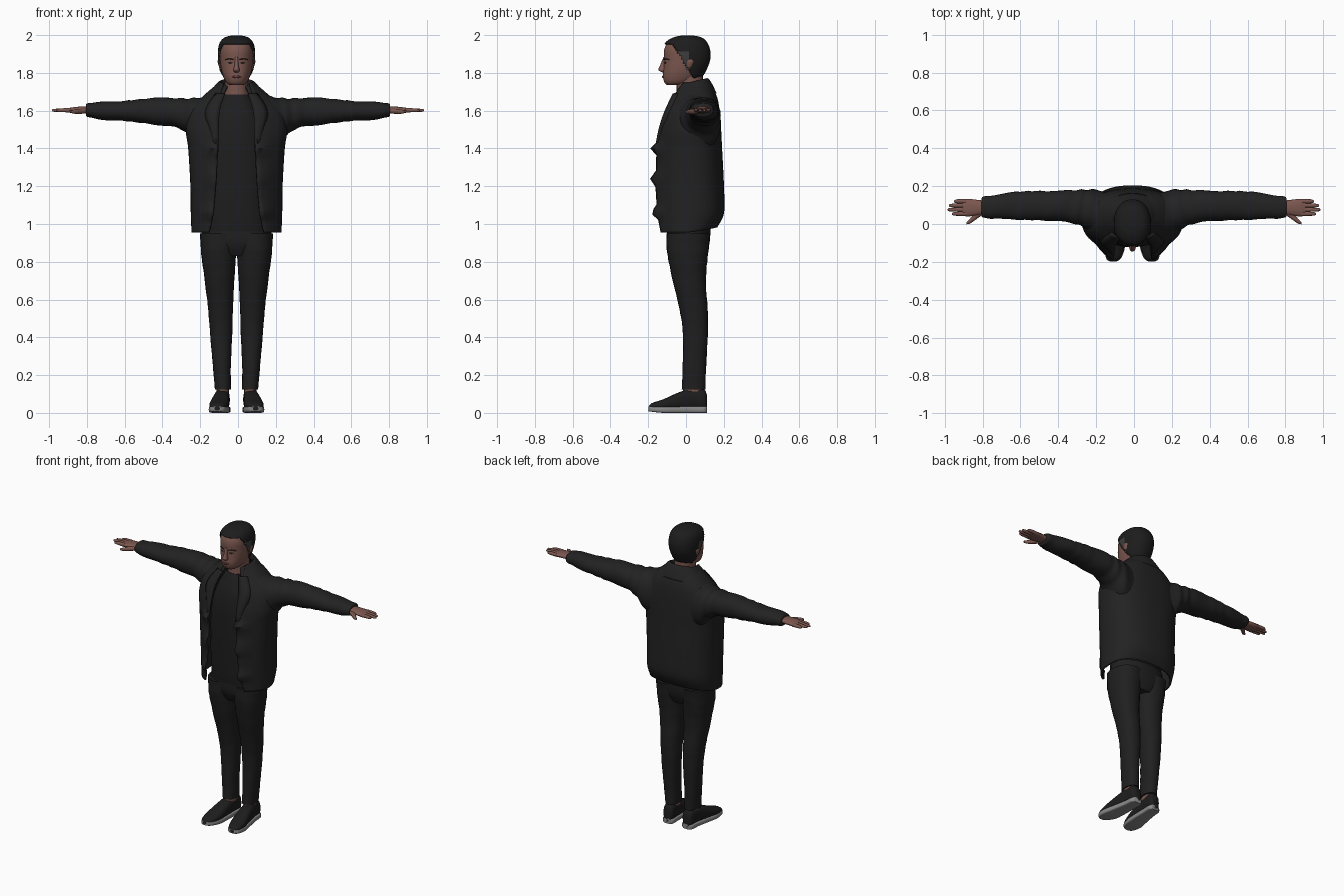
import bpy, bmesh
from math import sin, cos, pi, acos, radians
from mathutils import Vector

cube = bpy.data.objects.get("Cube")
if cube:
    bpy.data.objects.remove(cube)

MID = -0.008  # body centre line


def material(name, r, g, b):
    m = bpy.data.materials.new(name)
    m.use_nodes = True
    m.diffuse_color = (r, g, b, 1)
    bsdf = m.node_tree.nodes["Principled BSDF"]
    bsdf.inputs["Base Color"].default_value = (r, g, b, 1)
    bsdf.inputs["Roughness"].default_value = 0.8
    return m


JACKET = material("jacket black", .016, .016, .016)
SHIRT = material("shirt black", .013, .013, .014)
TROUSER = material("trouser black", .014, .014, .014)
SHOE = material("shoe black", .012, .012, .012)
SOLE = material("sole grey", .25, .25, .25)
SKIN = material("skin", .2, .095, .078)
LIP = material("lip", .15, .055, .05)
HAIR = material("hair black", .012, .012, .012)
TEMPLE = material("temple grey", .05, .048, .046)


def smooth(stations, sub):
    """Catmull-Rom interpolation of number tuples."""
    out, last = [], len(stations) - 1
    for i in range(last):
        a, b = stations[max(i - 1, 0)], stations[i]
        c, d = stations[i + 1], stations[min(i + 2, last)]
        for k in range(sub):
            t = k / sub
            out.append([q + .5 * t * (r - p + t * (2*p - 5*q + 4*r - s + t * (3*(q - r) + s - p)))
                        for p, q, r, s in zip(a, b, c, d)])
    return out + [list(stations[-1])]


def grid(name, rows, mats, closed=True, keep=None, rule=None, thick=0):
    """Skin rows of points into one smooth-shaded object."""
    bm = bmesh.new()
    vs = [[bm.verts.new(p) for p in row] for row in rows]
    n = len(rows[0])
    for r, s in zip(vs, vs[1:]):
        for j in range(n if closed else n - 1):
            k = (j + 1) % n
            bm.faces.new((r[j], r[k], s[k], s[j]))
    if closed:
        bm.faces.new(vs[0])
        bm.faces.new(vs[-1])
    bmesh.ops.recalc_face_normals(bm, faces=bm.faces)
    if keep:
        drop = [f for f in bm.faces if not keep(f.calc_center_median())]
        bmesh.ops.delete(bm, geom=drop, context='FACES')
    if rule:
        for f in bm.faces:
            f.material_index = rule(f.calc_center_median())
    me = bpy.data.meshes.new(name)
    bm.to_mesh(me)
    bm.free()
    for m in mats:
        me.materials.append(m)
    me.shade_smooth()
    me.set_sharp_from_angle(angle=radians(45))
    ob = bpy.data.objects.new(name, me)
    bpy.context.scene.collection.objects.link(ob)
    if thick:
        mod = ob.modifiers.new("thickness", 'SOLIDIFY')
        mod.thickness, mod.offset = thick, 0
    return ob


def power(v, p):
    return abs(v) ** (2 / p) * (1 if v > 0 else -1)


def loft(name, stations, mat, axis='z', side=1, mid=MID, n=24, sub=4, p=2.2,
         ripple=0, grow=0, **kw):
    """Rounded sections (t, a0, a1, b0, b1) lofted along an axis."""
    rows = []
    for t, a0, a1, b0, b1 in smooth(stations, sub):
        row = []
        for j in range(n):
            u = 2 * pi * j / n
            k = 1 + ripple * sin(t * 65 + 2 * cos(u) + 2 * sin(t * 23))
            a = (a0 + a1) / 2 + ((a1 - a0) / 2 * k + grow) * power(cos(u), p)
            b = (b0 + b1) / 2 + ((b1 - b0) / 2 * k + grow) * power(sin(u), p)
            x, y, z = {'z': (a, b, t), 'x': (t, a, b), 'y': (a, t, b)}[axis]
            row.append((mid + side * x, y, z))
        rows.append(row)
    return grid(name, rows, mat if isinstance(mat, list) else [mat], **kw)


def sym(*rows):
    """Turn (t, half width, b0, b1) into full stations."""
    return [(t, -w, w, b0, b1) for t, w, b0, b1 in rows]


# Head and neck
skull = sym((1.735, .035, -.1, -.02), (1.75, .055, -.114, .03), (1.78, .07, -.122, .075),
            (1.82, .081, -.119, .1), (1.87, .087, -.116, .118), (1.92, .088, -.116, .118),
            (1.96, .078, -.098, .102), (1.984, .055, -.06, .075), (1.994, .02, -.015, .03))
loft("head", skull, SKIN, n=40)
loft("neck", sym((1.58, .075, -.06, .1), (1.68, .065, -.05, .1), (1.74, .062, -.05, .09),
                 (1.82, .065, -.05, .09)), SKIN)


def has_hair(c):
    return c.z > min(1.95, max(1.775, 1.92 - (c.y + .05) * 1.6))


def temple(c):
    return int(-.075 < c.y < .01 and c.z < 1.915)


loft("hair", skull, [HAIR, TEMPLE], n=72, sub=8, grow=.006, keep=has_hair, rule=temple,
     thick=.008)
loft("nose", sym((1.803, .012, -.125, -.1), (1.815, .017, -.146, -.1), (1.84, .011, -.137, -.1),
                 (1.885, .008, -.119, -.1)), SKIN, n=12)
loft("lips", sym((1.772, .012, -.122, -.1), (1.779, .025, -.127, -.1), (1.786, .012, -.125, -.1)),
     LIP, n=12)
for s, label in ((1, "left"), (-1, "right")):
    loft(label + "_ear", [(1.815, .075, .084, .005, .02), (1.83, .078, .092, 0, .03),
                          (1.86, .08, .1, 0, .042), (1.875, .082, .094, .01, .035)],
         SKIN, side=s, n=12)
    loft(label + "_brow", [(.015, -.12, -.1, 1.868, 1.874), (.04, -.113, -.09, 1.872, 1.878),
                           (.06, -.095, -.07, 1.868, 1.872)], HAIR, axis='x', side=s, n=8)
    loft(label + "_eye", [(.02, -.117, -.1, 1.852, 1.855), (.032, -.116, -.09, 1.849, 1.858),
                          (.046, -.107, -.08, 1.852, 1.855)], TEMPLE, axis='x', side=s, n=8)

# Shirt and hips
loft("shirt", sym((.96, .17, -.108, .11), (1.1, .175, -.118, .13), (1.4, .17, -.122, .13),
                  (1.55, .14, -.108, .13), (1.64, .1, -.075, .12), (1.685, .072, -.052, .105)),
     SHIRT, n=32, ripple=.008)
loft("hips", sym((.83, .1, -.07, .1), (.9, .183, -.1, .125), (1, .178, -.1, .13)), TROUSER)

# Open jacket body with wavy front edges
rows = []
for z, w, front, back, gap in smooth(
        [(.955, .232, -.14, .16, .145), (1.05, .236, -.15, .195, .125), (1.2, .238, -.155, .195, .11),
         (1.4, .25, -.145, .185, .1), (1.5, .262, -.13, .18, .1), (1.6, .24, -.1, .172, .1),
         (1.68, .165, -.055, .155, .085), (1.745, .088, -.02, .112, .07)], 5):
    p, n, row = 2.4, 48, []
    edge = acos((gap / w) ** (p / 2))
    wave = max(0, cos(2 * pi * (z - 1.06) / .17)) ** 3 if z < 1.47 else 0
    for j in range(n + 1):
        u = -edge + (pi + 2 * edge) * j / n
        lip = max(0, 1 - min(j, n - j) / 4)
        x = w * power(cos(u), p)
        y = (front + back) / 2 + (back - front) / 2 * power(sin(u), p)
        y -= lip * (.012 + .035 * wave)
        hem = .03 * max(0, sin(u)) * max(0, 1 - (z - .955) * 8)
        row.append((MID + x, y, z + hem))
    rows.append(row)
grid("jacket_body", rows, [JACKET], closed=False, thick=.012)

# Spread collar: standing edge, fold and falling leaf
rows = []
for rx, ry, back_z, front_z, shift in smooth(
        [(.078, .07, 1.735, 1.69, .04), (.086, .074, 1.768, 1.715, .04),
         (.12, .1, 1.738, 1.68, .035), (.172, .128, 1.69, 1.6, .03)], 4):
    row = []
    for j in range(41):
        u = radians(-58 + 296 * j / 40)
        k = (sin(u) + 1) / 2
        row.append((MID + rx * cos(u), shift + ry * sin(u), front_z + (back_z - front_z) * k ** .6))
    rows.append(row)
grid("collar", rows, [JACKET], closed=False, thick=.009)

for s, label in ((1, "left"), (-1, "right")):
    # Lapel folded back along the opening
    rows = [[(MID + s * (x + v * wide), y - .012 * sin(pi * v) + v * .02, z) for v in (0, .35, .7, 1)]
            for z, x, y, wide in smooth([(1.69, .06, -.062, .05), (1.6, .088, -.105, .075),
                                         (1.5, .095, -.138, .05), (1.38, .098, -.16, .012)], 4)]
    grid(label + "_lapel", rows, [JACKET], closed=False, thick=.008)

    # Sleeve, with a deep armhole and soft creases
    loft(label + "_sleeve", [(.14, -.07, .17, 1.36, 1.69), (.2, -.06, .18, 1.39, 1.672),
                             (.26, -.02, .182, 1.47, 1.664), (.33, .005, .178, 1.512, 1.667),
                             (.45, .018, .175, 1.527, 1.667), (.6, .022, .172, 1.545, 1.652),
                             (.7, .026, .158, 1.55, 1.648), (.79, .032, .145, 1.565, 1.64),
                             (.805, .04, .138, 1.575, 1.63)],
         JACKET, axis='x', side=s, mid=0, sub=7, n=28, ripple=.03)

    # Hand
    loft(label + "_palm", [(.78, .055, .122, 1.585, 1.622), (.83, .045, .128, 1.586, 1.622),
                           (.88, .04, .133, 1.588, 1.617), (.905, .045, .13, 1.592, 1.612)],
         SKIN, axis='x', side=s, mid=0, n=16)
    for i, tip in enumerate((.962, .984, .978, .952)):
        y = .054 + i * .022
        loft(label + "_finger", [(.885, y - .012, y + .012, 1.59, 1.614),
                                 (.93, y - .011, y + .011, 1.592, 1.613),
                                 (tip - .008, y - .009, y + .008, 1.594, 1.609),
                                 (tip, y - .004, y + .004, 1.598, 1.605)],
             SKIN, axis='x', side=s, mid=0, n=10, sub=3)
    loft(label + "_thumb", [(.805, .045, .085, 1.585, 1.612), (.84, .02, .06, 1.582, 1.61),
                            (.865, .003, .03, 1.583, 1.606), (.885, -.002, .01, 1.588, 1.6)],
         SKIN, axis='x', side=s, mid=0, n=10)

    # Trouser leg and ankle
    loft(label + "_leg", [(.125, .03, .115, -.022, .102), (.25, .03, .125, -.018, .107),
                          (.42, .022, .14, -.016, .115), (.55, .019, .15, -.035, .115),
                          (.7, .011, .168, -.07, .105), (.85, .002, .188, -.1, .118),
                          (.95, -.01, .192, -.104, .13)],
         TROUSER, side=s, sub=6, ripple=.012)
    loft(label + "_ankle", [(.07, .04, .105, -.02, .09), (.14, .04, .107, -.015, .095)],
         SKIN, side=s, n=16)

    # Shoe: one plan shape shared by the upper and its sole
    plan = [(-.198, .102, .014, .034), (-.18, .1, .036, .052), (-.12, .093, .05, .072),
            (-.04, .083, .045, .108), (.04, .075, .038, .132), (.095, .072, .036, .125),
            (.112, .072, .022, .09)]
    loft(label + "_shoe", [(y, c - w, c + w, .012, top) for y, c, w, top in plan],
         SHOE, axis='y', side=s, p=2.5)
    loft(label + "_sole", [(y, c - w - .004, c + w + .004, max(0, -.12 - y) * .1, .034)
                           for y, c, w, top in plan], SOLE, axis='y', side=s, p=5)
